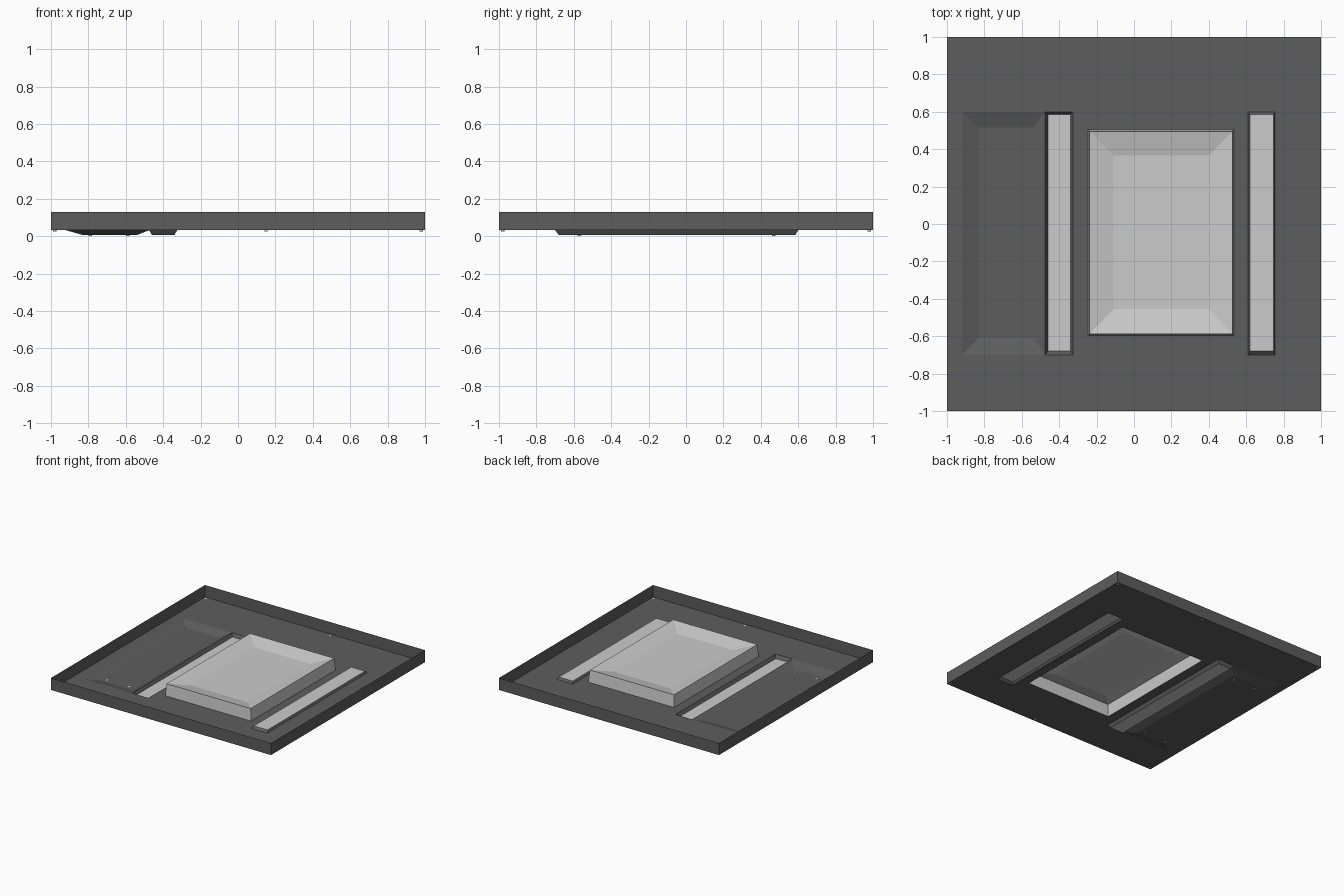
import bpy, bmesh

if "Cube" in bpy.data.objects:
    bpy.data.objects.remove(bpy.data.objects["Cube"])

dark = bpy.data.materials.new("dark_panel")
dark.diffuse_color = (0.11, 0.11, 0.11, 1)
dark.use_nodes = True
dark.node_tree.nodes["Principled BSDF"].inputs["Base Color"].default_value = dark.diffuse_color


def ring(bm, x0, x1, y0, y1, z):
    return [bm.verts.new(p) for p in
            ((x0, y0, z), (x1, y0, z), (x1, y1, z), (x0, y1, z))]


def loft(bm, rects, cap=True):
    """Bridge successive rectangles (x0, x1, y0, y1, z), optionally capping the last."""
    rings = [ring(bm, *r) for r in rects]
    for a, b in zip(rings, rings[1:]):
        for i in range(4):
            j = (i + 1) % 4
            bm.faces.new((a[i], a[j], b[j], b[i]))
    if cap:
        bm.faces.new(rings[-1])


def finish(bm, name, mat=None):
    bmesh.ops.remove_doubles(bm, verts=bm.verts, dist=0.0005)
    bmesh.ops.recalc_face_normals(bm, faces=bm.faces)
    me = bpy.data.meshes.new(name)
    bm.to_mesh(me)
    bm.free()
    ob = bpy.data.objects.new(name, me)
    bpy.context.collection.objects.link(ob)
    if mat:
        me.materials.append(mat)
    return ob


FLOOR, RIM, LOW, HIGH = 0.032, 0.13, 0.006, 0.048

# Openings in the tray floor
pocket = (-0.92, -0.475, -0.70, 0.60)
channel = (-0.475, -0.325, -0.70, 0.60)
ridge = (0.61, 0.755, -0.70, 0.60)
window = (-0.245, 0.535, -0.595, 0.505)
holes = (pocket, channel, ridge, window)

# Sheet tray: floor cells around the openings
bm = bmesh.new()
xs = sorted({-1, 1, *(v for h in holes for v in h[:2])})
ys = sorted({-1, 1, *(v for h in holes for v in h[2:])})
for x0, x1 in zip(xs, xs[1:]):
    for y0, y1 in zip(ys, ys[1:]):
        cx, cy = (x0 + x1) / 2, (y0 + y1) / 2
        if not any(h[0] < cx < h[1] and h[2] < cy < h[3] for h in holes):
            loft(bm, [(x0, x1, y0, y1, FLOOR)])
# Tray side walls, sloped pocket, channel walls and ridge walls
loft(bm, [(-1, 1, -1, 1, FLOOR), (-1, 1, -1, 1, RIM)], cap=False)
loft(bm, [(*pocket, FLOOR), (-0.83, -0.54, -0.61, 0.515, LOW)])
strips = ((-0.46, -0.34, -0.68, 0.585, LOW), (0.62, 0.745, -0.68, 0.585, HIGH))
for base, strip in zip((channel, ridge), strips):
    loft(bm, [(*base, FLOOR), strip], cap=False)
finish(bm, "tray", dark)

# Light strips filling the channel and the ridge
for name, strip in zip(("left_strip", "right_strip"), strips):
    bm = bmesh.new()
    loft(bm, [strip])
    finish(bm, name)

# Hollow raised block with a dished top, open underneath
bm = bmesh.new()
loft(bm, [(*window, FLOOR), (-0.237, 0.527, -0.588, 0.495, RIM),
          (-0.11, 0.40, -0.455, 0.365, 0.10)])
finish(bm, "raised_block")

# Tiny fasteners under the tray edge and the pocket
spots = [(x, y, FLOOR) for x in (-0.98, 0.15, 0.98) for y in (-0.98, 0.98)]
spots += [(x, y, LOW) for x in (-0.79, -0.59) for y in (-0.57, 0.47)]
bm = bmesh.new()
for x, y, z in spots:
    res = bmesh.ops.create_cone(bm, cap_ends=True, segments=12, radius1=0.009,
                                radius2=0.009, depth=0.006)
    bmesh.ops.translate(bm, verts=res["verts"], vec=(x, y, z - 0.003))
finish(bm, "fasteners")
